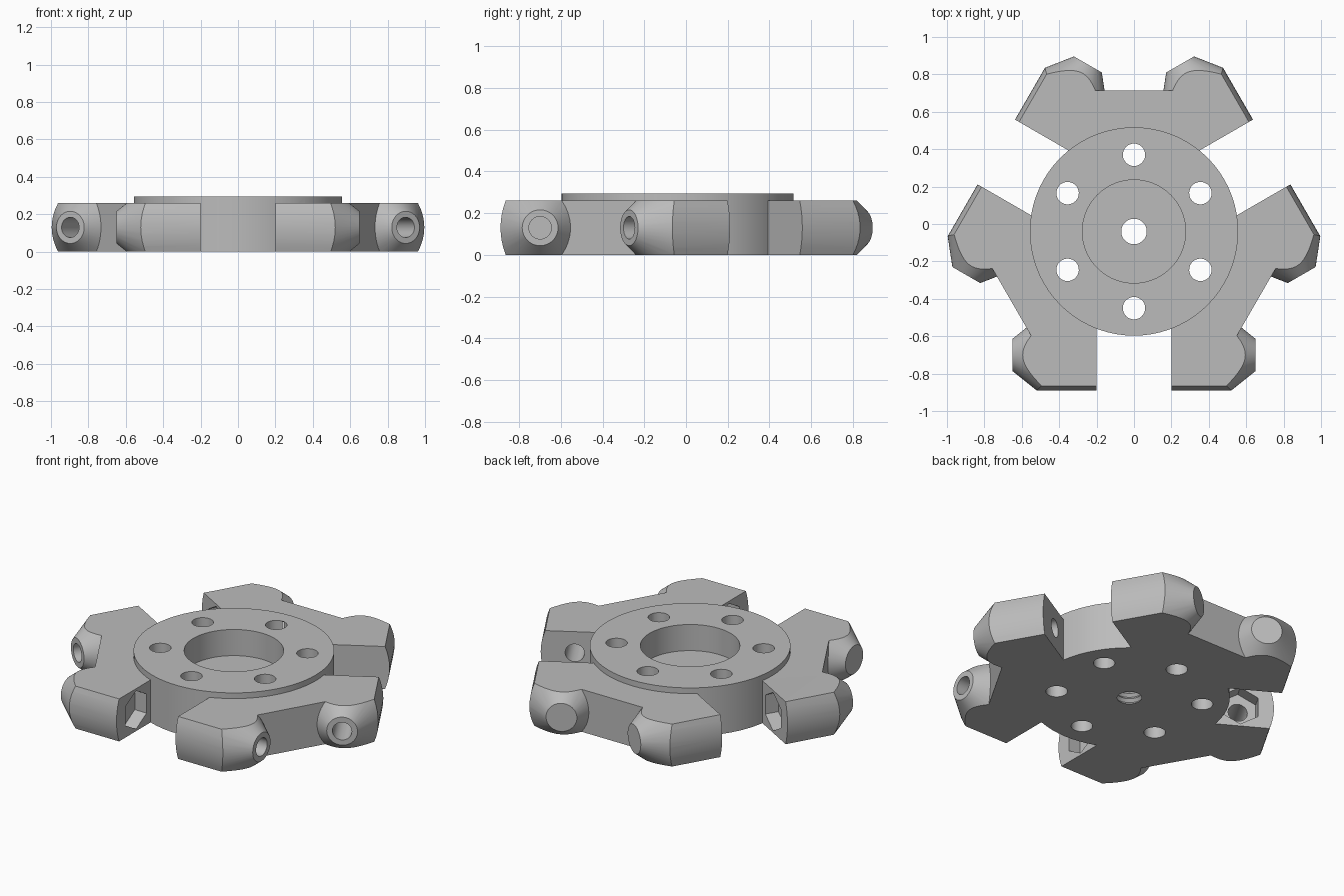
import bpy, bmesh, math
from mathutils import Matrix, Vector

cube = bpy.data.objects.get("Cube")
if cube:
    bpy.data.objects.remove(cube, do_unlink=True)

HEIGHT, MID = 0.26, 0.13      # arm thickness and its middle
SLOT, AXIS = 0.2, 0.66        # slot half width, distance of cross bores
END, TIP = 0.85, 0.65         # arm end distance, boss tip

metal = bpy.data.materials.new("plain_grey")
metal.use_nodes = True
metal.diffuse_color = (0.5, 0.5, 0.5, 1)
metal.node_tree.nodes["Principled BSDF"].inputs["Base Color"].default_value = (0.5, 0.5, 0.5, 1)


def finish(bm, name, matrix=Matrix()):
    bm.transform(matrix)
    bmesh.ops.recalc_face_normals(bm, faces=bm.faces)
    mesh = bpy.data.meshes.new(name)
    bm.to_mesh(mesh)
    bm.free()
    mesh.materials.append(metal)
    obj = bpy.data.objects.new(name, mesh)
    bpy.context.collection.objects.link(obj)
    return obj


def prism(name, points, offset, matrix=Matrix()):
    bm = bmesh.new()
    face = bm.faces.new([bm.verts.new(p) for p in points])
    new = bmesh.ops.extrude_face_region(bm, geom=[face])["geom"]
    moved = [v for v in new if isinstance(v, bmesh.types.BMVert)]
    bmesh.ops.translate(bm, verts=moved, vec=Vector(offset))
    return finish(bm, name, matrix)


def cone(name, r1, r2, start, end, sides, matrix):
    """Cone or cylinder along local z from start to end."""
    bm = bmesh.new()
    bmesh.ops.create_cone(bm, cap_ends=True, segments=sides, radius1=r1, radius2=r2,
                          depth=end - start)
    bmesh.ops.translate(bm, verts=bm.verts, vec=(0, 0, (start + end) / 2))
    return finish(bm, name, matrix)


def lathe(name, profile, steps):
    bm = bmesh.new()
    rings = []
    for i in range(steps):
        a = math.tau * i / steps
        rings.append([bm.verts.new((r * math.cos(a), r * math.sin(a), z)) for r, z in profile])
    n = len(profile)
    for i in range(steps):
        p, q = rings[i], rings[(i + 1) % steps]
        for j in range(n):
            k = (j + 1) % n
            bm.faces.new((p[j], q[j], q[k], p[k]))
    return finish(bm, name)


def combine(target, other, operation):
    mod = target.modifiers.new("combine", 'BOOLEAN')
    mod.operation, mod.solver, mod.object = operation, 'EXACT', other
    bpy.context.view_layer.objects.active = target
    bpy.ops.object.modifier_apply(modifier=mod.name)
    bpy.data.objects.remove(other, do_unlink=True)


def turn(degrees):
    return Matrix.Rotation(math.radians(degrees), 4, 'Z')


# Round hub with recess and threaded centre bore
floor, teeth = 0.135, 4
profile = [(0.557, 0), (0.557, 0.295), (0.276, 0.295), (0.276, floor), (0.068, floor)]
for i in range(teeth):
    z = floor * (1 - (i + 0.5) / teeth)
    profile += [(0.082, z), (0.068, z - floor / teeth / 2)]
hub = lathe("hub_with_arms", profile, 72)

# Point on an arm, given distances along and across the neighbouring slot
c, s = math.cos(math.pi / 6), math.sin(math.pi / 6)


def arm_point(t, a):
    return (t * c - a * s, t * s + a * c, 0)


# Three arm plates
right = [arm_point(0.41, SLOT), arm_point(AXIS, SLOT), (0.25, 0.755, 0)]
outline = right + [(-x, y, z) for x, y, z in reversed(right)]
for k in range(3):
    combine(hub, prism("arm", outline, (0, 0, HEIGHT), turn(120 * k)), 'UNION')

# Bulged end section shared by all clamp pads
bulge = 0.35
section = [(-0.41, 0), (-0.41, HEIGHT)]
for i in range(9):
    dz = MID - HEIGHT * i / 8
    section.append((-(END - bulge + math.sqrt(bulge ** 2 - dz ** 2)), MID + dz))

# Clamp pads with conical bosses, a pair beside each slot
cutters = []
slope = 0.8
for k in range(3):
    for side in (1, -1):
        spin = turn(120 * k)
        pad = prism("pad", [(side * SLOT, y, z) for y, z in section],
                    (side * 0.5, 0, 0), spin)
        axis = (spin @ Matrix.Translation((0, -AXIS, MID))
                @ Matrix.Rotation(side * math.pi / 2, 4, 'Y'))
        tip_r = 0.086
        boss = cone("boss", tip_r + slope * (TIP - 0.1), tip_r, 0.1, TIP, 48, axis)
        combine(pad, boss, 'INTERSECT')
        combine(hub, pad, 'UNION')
        # Cross bore and hexagonal nut pocket
        cutters.append(cone("bore", 0.054, 0.054, 0.1, 0.8, 32, axis))
        hex_turn = axis @ Matrix.Rotation(math.pi / 2, 4, 'Z')
        cutters.append(cone("nut_pocket", 0.117, 0.117, 0.15, SLOT + 0.08, 6, hex_turn))

# Ring of six mounting holes
for k in range(6):
    place = turn(60 * k) @ Matrix.Translation((0, 0.41, 0))
    cutters.append(cone("mounting_hole", 0.06, 0.06, -0.1, 0.5, 32, place))
for cutter in cutters:
    combine(hub, cutter, 'DIFFERENCE')

# Centre and shade
hub.data.transform(Matrix.Translation((0, -0.04, 0)))
bpy.ops.object.select_all(action='DESELECT')
hub.select_set(True)
bpy.context.view_layer.objects.active = hub
bpy.ops.object.shade_smooth_by_angle(angle=math.radians(20))
